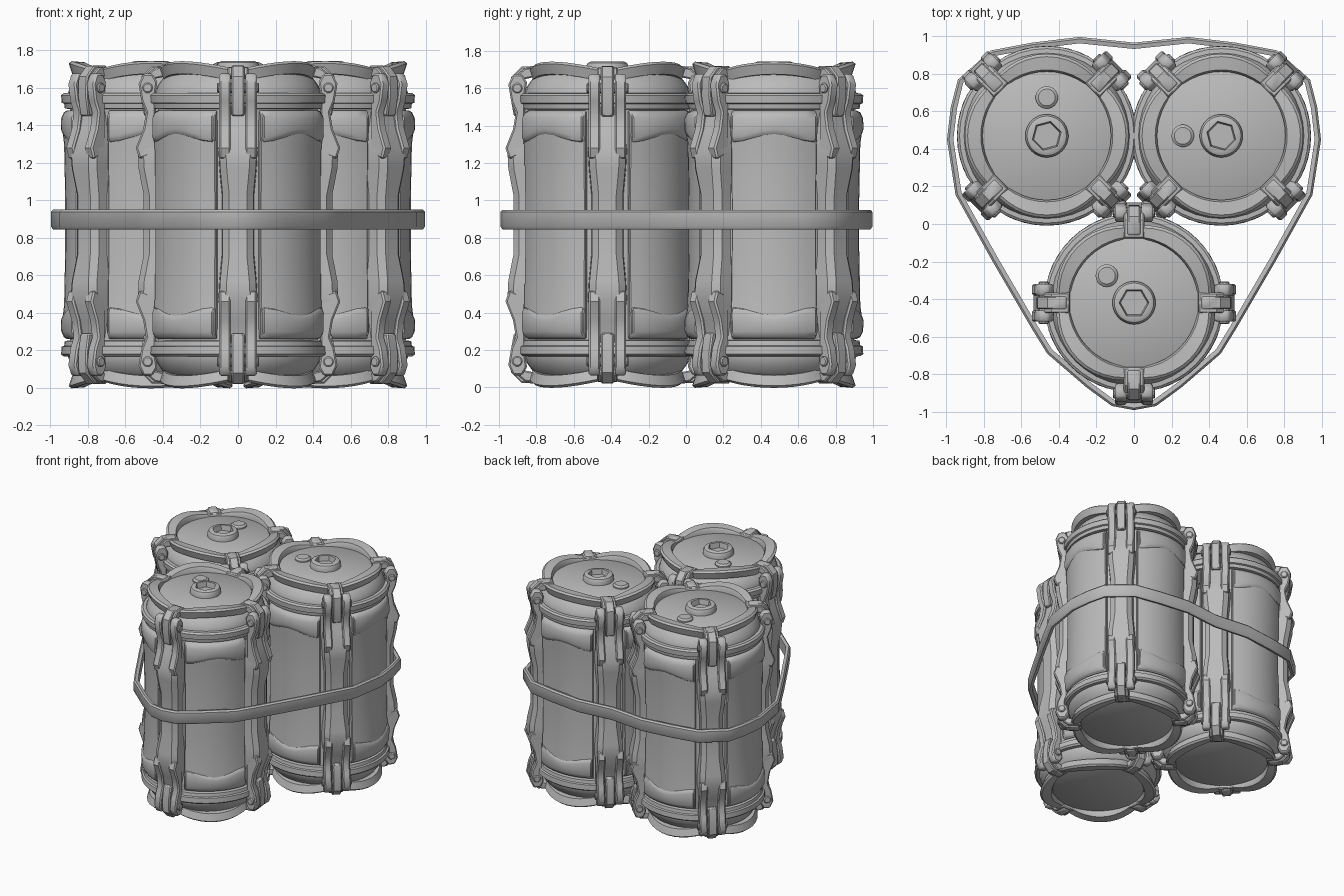
import bpy, bmesh
from math import sin, cos, pi, radians
from mathutils import Vector, Matrix

if "Cube" in bpy.data.objects:
    bpy.data.objects.remove(bpy.data.objects["Cube"])

HEIGHT = 1.74
QUARTERS = [k * pi / 2 for k in range(4)]

grey = bpy.data.materials.new("plain grey")
grey.use_nodes = True
colour = (0.5, 0.5, 0.5, 1)
grey.diffuse_color = colour
grey.node_tree.nodes["Principled BSDF"].inputs["Base Color"].default_value = colour


def finish(bm, name, bevel=0.0, angle=35):
    """Turn a bmesh into a shaded mesh object."""
    bmesh.ops.recalc_face_normals(bm, faces=bm.faces)
    if bevel:
        edges = [e for e in bm.edges if e.is_manifold and e.calc_face_angle(0) > radians(50)]
        bmesh.ops.bevel(bm, geom=edges, offset=bevel, segments=1, affect='EDGES')
    mesh = bpy.data.meshes.new(name)
    bm.to_mesh(mesh)
    bm.free()
    mesh.materials.append(grey)
    mesh.shade_smooth()
    mesh.set_sharp_from_angle(angle=radians(angle))
    obj = bpy.data.objects.new(name, mesh)
    bpy.context.collection.objects.link(obj)
    return obj


def loft(bm, loops, closed=False):
    """Skin rings of points; close the stack or cap its ends."""
    rings = [[bm.verts.new(p) for p in loop] for loop in loops]
    pairs = list(zip(rings, rings[1:]))
    if closed:
        pairs.append((rings[-1], rings[0]))
    for a, b in pairs:
        for i in range(len(a)):
            j = (i + 1) % len(a)
            bm.faces.new((a[i], a[j], b[j], b[i]))
    if not closed:
        bm.faces.new(rings[0])
        bm.faces.new(rings[-1])


def polar(t, r, z, side=0.0):
    """Point at angle t, radius r, shifted sideways along the tangent."""
    return Vector((r * cos(t) - side * sin(t), r * sin(t) + side * cos(t), z))


def lathe(name, profile, segs=40, angle=35):
    bm = bmesh.new()
    loft(bm, [[polar(2 * pi * i / segs, r, z) for i in range(segs)] for r, z in profile])
    return finish(bm, name, angle=angle)


def mirrored(rows):
    """Repeat half a list of (z, ...) rows below the mid height."""
    return [(HEIGHT - row[0], *row[1:]) for row in rows] + rows[::-1]


def flip(outline, up):
    return outline if up else [(r, HEIGHT - z) for r, z in outline]


def plates(name, outline, spans, bevel):
    """Extrude an (r, z) outline sideways at all four clamps, top and bottom."""
    bm = bmesh.new()
    for t in QUARTERS:
        for up in (True, False):
            for lo, hi in spans:
                loft(bm, [[polar(t, r, z, s) for r, z in flip(outline, up)] for s in (lo, hi)])
    return finish(bm, name, bevel)


def patches(name, rows_at, half, inner, steps=8):
    """Curved shell plates between the ribs; rows_at(u) gives (z, r) rows."""
    bm = bmesh.new()
    for t in QUARTERS:
        loops = []
        for i in range(steps + 1):
            u = 2 * i / steps - 1
            a = t + pi / 4 + u * half
            rows = rows_at(u)
            loops.append([polar(a, r, z) for z, r in rows] +
                         [polar(a, inner, rows[-1][0]), polar(a, inner, rows[0][0])])
        loft(bm, loops)
    return finish(bm, name, 0.006)


parts = []

# Drum core with shoulders and a flat lid at each end
half_core = [(1.69, 0.35), (1.665, 0.39), (1.61, 0.43), (1.56, 0.445), (1.48, 0.43), (1.3, 0.425)]
parts.append(lathe("drum_core", [(r, z) for z, r in mirrored(half_core)]))

# Stepped hoops around both ends
for label, up in (("upper", True), ("lower", False)):
    hoop = [(0.42, 1.485), (0.458, 1.49), (0.462, 1.515), (0.475, 1.52),
            (0.478, 1.56), (0.465, 1.572), (0.42, 1.575)]
    parts.append(lathe(label + "_hoop", flip(hoop, up), angle=25))

# Wavy end rims, high and flared between the clamps
for label, up in (("top", True), ("bottom", False)):
    bm = bmesh.new()
    loops = []
    for i in range(48):
        t = 2 * pi * i / 48
        wave = abs(sin(2 * t))
        outer, top = 0.41 + 0.027 * wave, 1.685 + 0.045 * wave
        outline = [(0.342, top - 0.015), (0.352, top + 0.006), (outer - 0.015, top + 0.012),
                   (outer, top), (outer - 0.018, top - 0.055), (0.342, top - 0.06)]
        loops.append([polar(t, r, z) for r, z in flip(outline, up)])
    loft(bm, loops, closed=True)
    parts.append(finish(bm, label + "_rim"))

# Lid cap with a six-sided socket
bm = bmesh.new()
loops = []
for r, z, hexed in [(0.115, 1.68, 0), (0.115, 1.715, 0), (0.105, 1.735, 0), (0.09, 1.742, 0),
                    (0.08, 1.742, 1), (0.072, 1.7, 1)]:
    loop = []
    for i in range(36):
        t = 2 * pi * i / 36
        k = cos(pi / 6) / cos(t % (pi / 3) - pi / 6) if hexed else 1
        loop.append(polar(t, r * k, z))
    loops.append(loop)
loft(bm, loops)
parts.append(finish(bm, "lid_cap"))

# Small bung beside the cap
bung = lathe("lid_bung", [(0.06, 1.67), (0.06, 1.7), (0.045, 1.712)], 20)
bung.data.transform(Matrix.Translation(polar(radians(135), 0.205, 0)))
parts.append(bung)

# Main side panels, slightly waisted
side_rows = mirrored([(1.48, 0.45), (1.45, 0.47), (1.36, 0.47), (1.3, 0.462), (1.0, 0.456)])
parts.append(patches("side_panels", lambda u: side_rows, radians(30), 0.415))

# Raised bands with a scalloped edge at each panel end
for label, up in (("upper", True), ("lower", False)):
    def band(u, up=up):
        edge = 1.33 + 0.02 * cos(pi * u)
        rows = [(edge, 0.468), (edge + 0.03, 0.479), (1.44, 0.477), (1.475, 0.46)]
        return rows if up else [(HEIGHT - z, r) for z, r in rows]
    parts.append(patches(label + "_panel_bands", band, radians(28.5), 0.43))

# Upright ribs, swelling where the clamps end
rib_rows = mirrored([(1.5, 0.06, 0.465), (1.38, 0.075, 0.49), (1.27, 0.09, 0.535),
                     (1.17, 0.085, 0.53), (1.03, 0.072, 0.503)])
bm = bmesh.new()
for t in QUARTERS:
    loft(bm, [[polar(t, 0.4, z, -w - 0.015), polar(t, r - 0.03, z, -w - 0.01), polar(t, r, z, -w + 0.025),
               polar(t, r, z, w - 0.025), polar(t, r - 0.03, z, w + 0.01), polar(t, 0.4, z, w + 0.015)]
              for z, w, r in rib_rows])
parts.append(finish(bm, "ribs"))

# Clamp forks, links, ties and pins
fork = [(0.44, 1.56), (0.43, 1.63), (0.455, 1.675), (0.505, 1.675), (0.53, 1.62), (0.515, 1.53),
        (0.49, 1.47), (0.505, 1.38), (0.545, 1.28), (0.525, 1.22), (0.44, 1.25)]
parts.append(plates("clamp_forks", fork, [(-0.1, -0.04), (0.04, 0.1)], 0.009))
link = [(0.35, 1.69), (0.365, 1.72), (0.46, 1.715), (0.515, 1.66), (0.52, 1.56), (0.5, 1.45),
        (0.46, 1.45), (0.46, 1.61), (0.43, 1.67)]
parts.append(plates("clamp_links", link, [(-0.034, 0.034)], 0.007))
tie = [(0.34, 1.67), (0.345, 1.712), (0.44, 1.708), (0.485, 1.67), (0.46, 1.645)]
parts.append(plates("clamp_ties", tie, [(-0.055, 0.055)], 0.007))
pin = [(0.482 + 0.028 * cos(i * pi / 5), 1.6 + 0.028 * sin(i * pi / 5)) for i in range(10)]
parts.append(plates("clamp_pins", pin, [(-0.113, 0.113)], 0.006))

# Three drums: one in front, two behind turned an eighth
drums = [("front", 0, -0.42, 0), ("back_right", -0.465, 0.47, -45), ("back_left", 0.465, 0.47, 45)]
for label, x, y, turn in drums:
    for part in parts:
        obj = part if label == "front" else part.copy()
        obj.name = label + "_" + part.name.replace("front_", "")
        obj.location = (x, y, 0)
        obj.rotation_euler.z = radians(turn)
        if obj is not part:
            bpy.context.collection.objects.link(obj)

# Strap around all three drums
right = [(0.11, -0.955), (0.24, -0.86), (0.45, -0.68), (0.53, -0.55), (0.74, -0.19), (0.935, 0.16),
         (0.98, 0.45), (0.96, 0.62), (0.925, 0.76), (0.755, 0.91), (0.54, 0.95), (0.29, 0.98)]
path = [(0, -0.975)] + right + [(0, 0.95)] + [(-x, y) for x, y in right[::-1]]
section = [(-0.017, 0.852), (0.006, 0.845), (0.017, 0.86), (0.017, 0.938), (0.006, 0.95), (-0.017, 0.945)]
bm = bmesh.new()
loops = []
for i, p in enumerate(path):
    before, after = Vector(path[i - 1]), Vector(path[(i + 1) % len(path)])
    d = (after - before).normalized()
    out = Vector((d.y, -d.x))
    loops.append([(p[0] + out.x * o, p[1] + out.y * o, z) for o, z in section])
loft(bm, loops, closed=True)
finish(bm, "strap", angle=40)
